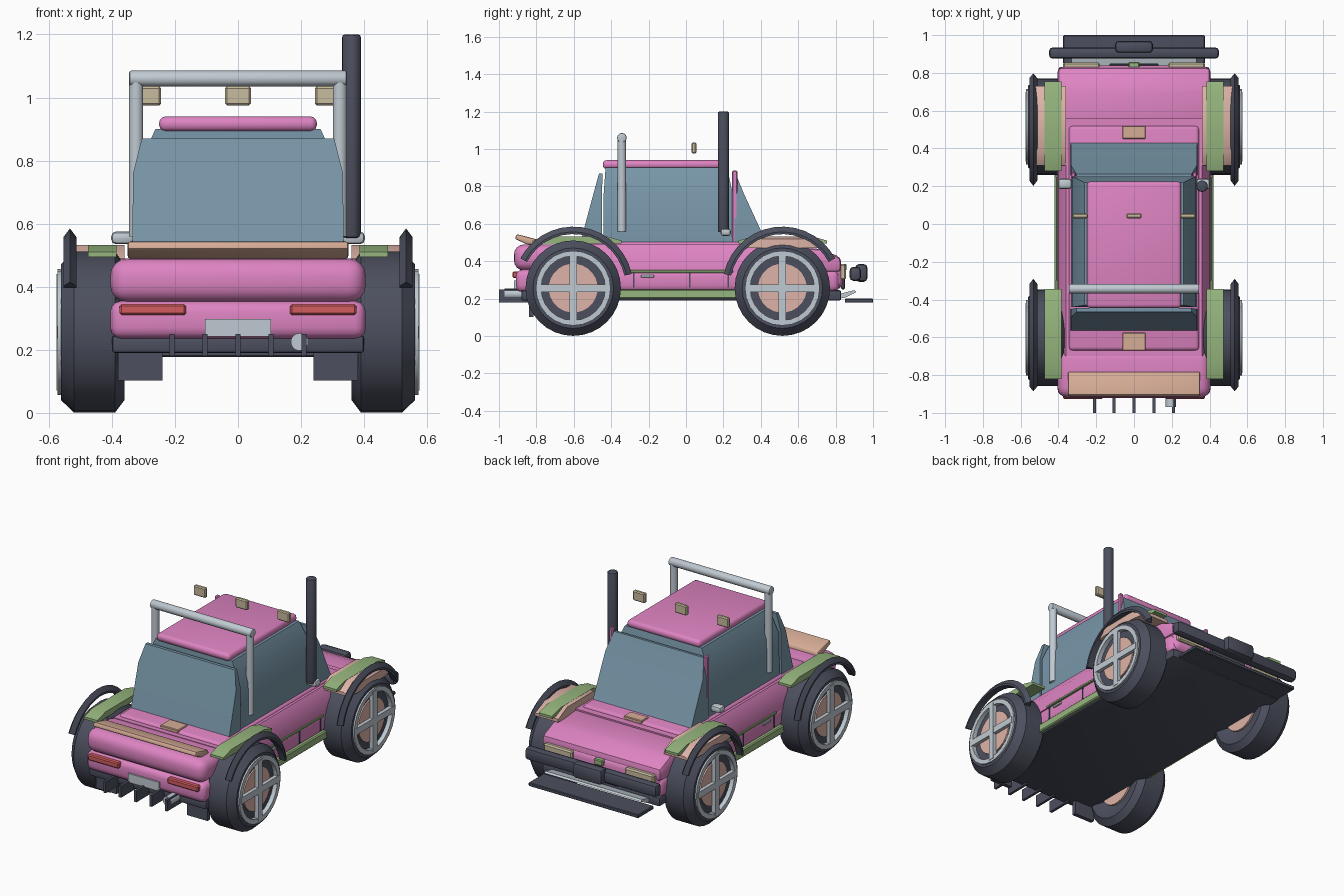
import bpy, bmesh, math
from mathutils import Vector

if "Cube" in bpy.data.objects:
    bpy.data.objects.remove(bpy.data.objects["Cube"])


def lin(c):
    c /= 255
    return c / 12.92 if c < 0.04045 else ((c + 0.055) / 1.055) ** 2.4


def mat(name, r, g, b):
    m = bpy.data.materials.new(name)
    m.diffuse_color = (lin(r), lin(g), lin(b), 1)
    m.use_nodes = True
    m.node_tree.nodes["Principled BSDF"].inputs["Base Color"].default_value = m.diffuse_color
    return m


PINK = mat("pink_paint", 222, 132, 194)
GLASS = mat("steel_blue", 120, 150, 168)
DARK = mat("dark_grey", 76, 79, 94)
GREEN = mat("green_trim", 150, 182, 126)
SALMON = mat("salmon", 222, 180, 168)
TAN = mat("tan", 214, 172, 150)
BEIGE = mat("beige", 200, 188, 158)
SILVER = mat("light_grey", 192, 202, 210)
RED = mat("red_lamp", 210, 92, 96)


def finish(name, bm, material, bevel=0, seg=2):
    bmesh.ops.recalc_face_normals(bm, faces=bm.faces[:])
    if bevel:
        bmesh.ops.bevel(bm, geom=bm.edges[:], offset=bevel, segments=seg,
                        profile=0.5, affect='EDGES', clamp_overlap=True)
    me = bpy.data.meshes.new(name)
    bm.to_mesh(me)
    bm.free()
    me.materials.append(material)
    ob = bpy.data.objects.new(name, me)
    bpy.context.collection.objects.link(ob)
    return ob


def loft(name, rings, material, bevel=0, seg=2, cyclic=False):
    """Skin equal-length rings of points, capping the ends."""
    bm = bmesh.new()
    vs = [[bm.verts.new(p) for p in r] for r in rings]
    n = len(vs[0])
    pairs = list(zip(vs, vs[1:])) + ([(vs[-1], vs[0])] if cyclic else [])
    for a, b in pairs:
        for i in range(n):
            j = (i + 1) % n
            bm.faces.new((a[i], a[j], b[j], b[i]))
    if not cyclic:
        bm.faces.new(vs[0])
        bm.faces.new(vs[-1])
    return finish(name, bm, material, bevel, seg)


def box(name, x, y, z, material, bevel=0, seg=2):
    return loft(name, [[(x[0], y[0], h), (x[1], y[0], h), (x[1], y[1], h), (x[0], y[1], h)]
                       for h in z], material, bevel, seg)


def levels(name, rows, material, bevel=0, seg=2):
    """Stack of symmetric rectangles: (z, half width, y0, y1)."""
    return loft(name, [[(-w, a, z), (w, a, z), (w, b, z), (-w, b, z)]
                       for z, w, a, b in rows], material, bevel, seg)


def prism(name, x, profile, material, bevel=0):
    return loft(name, [[(h, y, z) for y, z in profile] for h in x], material, bevel)


def tube(name, a, b, r, material, n=12, bevel=0):
    a, b = Vector(a), Vector(b)
    q = (b - a).to_track_quat('Z', 'Y')
    ring = [q @ Vector((r * math.cos(t), r * math.sin(t), 0))
            for t in (2 * math.pi * (i + 0.5) / n for i in range(n))]
    return loft(name, [[p + c for p in ring] for c in (a, b)], material, bevel)


def revolve(name, side, y, z, profile, material, n=32, a0=0, a1=360):
    """Sweep an (x, radius) section around the axle line."""
    full = a1 - a0 == 360
    rings = []
    for i in range(n if full else n + 1):
        t = math.radians(a0 + (a1 - a0) * i / n)
        rings.append([(side * x, y + r * math.cos(t), z + r * math.sin(t)) for x, r in profile])
    return loft(name, rings, material, cyclic=full)


# Lower body, upper body and deck
box("floor_pan", (-.40, .40), (-.88, .83), (.19, .245), DARK, .01)
box("lower_body", (-.405, .405), (-.91, .82), (.235, .355), PINK, .035, 3)
box("rear_body", (-.405, .405), (-.92, -.66), (.35, .49), PINK, .055, 4)
levels("middle_body", [(.34, .405, -.70, .56), (.43, .40, -.70, .56), (.49, .36, -.70, .56)], PINK)
box("cabin_tub", (-.345, .345), (-.67, .52), (.42, .505), PINK, .02, 3)
prism("hood", (-.405, .405), [(.52, .34), (.83, .34), (.83, .42), (.72, .465), (.52, .485)], PINK, .025)
box("nose", (-.39, .39), (.70, .84), (.25, .40), PINK, .04, 3)

# Cabin and roof
levels("cabin", [(.49, .33, -.44, .25), (.76, .325, -.44, .25), (.9, .262, -.43, .22)], GLASS)
levels("rear_window", [(.5, .335, -.565, -.45), (.76, .333, -.495, -.45), (.87, .305, -.465, -.445)], GLASS)
levels("windshield", [(.5, .335, .26, .43), (.76, .333, .26, .31), (.87, .305, .25, .265)], GLASS)
box("roof", (-.25, .25), (-.445, .225), (.893, .94), PINK, .02, 3)

# Deck trim
prism("rear_spoiler", (-.35, .35), [(-.915, .52), (-.905, .545), (-.79, .515), (-.78, .49), (-.85, .49)], TAN, .008)
for y0, y1 in ((-.67, -.575), (.45, .52)):
    box("deck_patch", (-.062, .062), (y0, y1), (.49, .512), TAN, .004, 1)

# Roll bar, snorkel and roof lamps
for s in (-1, 1):
    tube("roll_bar_post", (s * .323, -.343, .56), (s * .323, -.343, 1.06), .023, SILVER)
tube("roll_bar_top", (-.345, -.343, 1.06), (.345, -.343, 1.06), .026, SILVER, 12, .006)
tube("snorkel", (.36, .2, .555), (.36, .2, 1.2), .032, DARK, 8, .008)
for x in (-.285, 0, .285):
    box("roof_lamp", (x - .041, x + .041), (.03, .055), (.975, 1.035), BEIGE, .006, 1)

# Rear details
box("license_plate", (-.105, .105), (-.92, -.90), (.243, .298), SILVER)
for i in range(-2, 3):
    x = i * .105
    box("diffuser_fin", (x - .008, x + .008), (-1, -.84), (.18, .25), DARK)
tube("exhaust_tip", (.195, -.97, .225), (.195, -.85, .225), .028, SILVER, 14)

# Nose details
box("bumper_bar", (-.45, .45), (.875, .935), (.295, .37), DARK, .02)
box("winch", (-.10, .10), (.905, .97), (.29, .385), DARK, .02)
box("splitter", (-.375, .375), (.85, 1), (.178, .2), DARK, .004, 1)
prism("skid_plate", (-.33, .33), [(.82, .2), (.85, .205), (.91, .235), (.9, .245), (.82, .225)], SILVER)
box("grille", (-.13, .13), (.83, .85), (.25, .34), DARK, .005, 1)
box("nose_badge_plate", (-.03, .03), (.82, .858), (.35, .385), GREEN, .005, 1)

for s in (-1, 1):
    def sbox(name, x, y, z, m, bevel=0, seg=1):
        return box(name, (s * x[0], s * x[1]), y, z, m, bevel, seg)

    # Lamps, mud flaps and body side trim
    sbox("tail_lamp", (.165, .375), (-.927, -.89), (.31, .345), RED, .006)
    sbox("head_lamp", (.18, .375), (.82, .855), (.30, .385), BEIGE, .008)
    sbox("mud_flap", (.24, .38), (-.84, -.815), (.103, .2), DARK)
    sbox("side_sill", (.37, .42), (-.36, .31), (.2, .25), GREEN, .006)
    sbox("side_strip", (.39, .412), (-.30, .25), (.337, .352), GREEN, .003)
    sbox("door_handle", (.39, .413), (-.24, -.17), (.312, .328), SILVER, .003)
    for y in (-.28, .02, .225):
        sbox("door_seam", (.40, .408), (y - .004, y + .004), (.26, .34), DARK)
    sbox("windshield_post", (.31, .334), (.247, .275), (.49, .885), PINK, .005)
    sbox("side_mirror", (.33, .402), (.185, .24), (.535, .575), SILVER, .015, 2)

    # Fenders: salmon front panels and green top strips
    loft("front_fender", [[(s * x, y, z) for x, z in
                           ((.36, .47), (.53 + b, .47), (.53 + b, h - .012), (.50 + b, h), (.36, h))]
                          for y, h, b in ((.31, .49, 0), (.38, .532, .015), (.64, .532, .015), (.73, .49, 0))], SALMON)
    for y0, y1 in ((-.82, -.345), (.28, .755)):
        prism("fender_strip", (s * .385, s * .475),
              [(y0, .495), (y0, .51), (y0 + .08, .533), (y1 - .08, .533), (y1, .51), (y1, .495)], GREEN)

    # Wheels with wheel arches
    for y, a0, a1 in ((-.603, 12, 152), (.515, 28, 168)):
        zc = .256
        revolve("tire", s, y, zc, [(.385, .12), (.36, .19), (.36, .215), (.39, .255), (.52, .255),
                                   (.562, .215), (.562, .195), (.545, .19), (.545, .12)], DARK)
        tube("hub_disc", (s * .37, y, zc), (s * .553, y, zc), .131, SALMON, 24)
        revolve("rim_ring", s, y, zc, [(.54, .172), (.572, .172), (.572, .2), (.54, .2)], SILVER, 24)
        sbox("spoke_upright", (.55, .575), (y - .02, y + .02), (zc - .185, zc + .185), SILVER)
        sbox("spoke_level", (.55, .5745), (y - .185, y + .185), (zc - .02, zc + .02), SILVER)
        revolve("wheel_arch", s, y, .265, [(.512, .28), (.512, .292), (.533, .32), (.554, .292), (.554, .28)],
                DARK, 14, a0, a1)

# Smooth the rounded surfaces, keep hard edges
bpy.ops.object.select_all(action='SELECT')
bpy.context.view_layer.objects.active = bpy.context.collection.objects[0]
bpy.ops.object.shade_smooth_by_angle(angle=math.radians(32))
